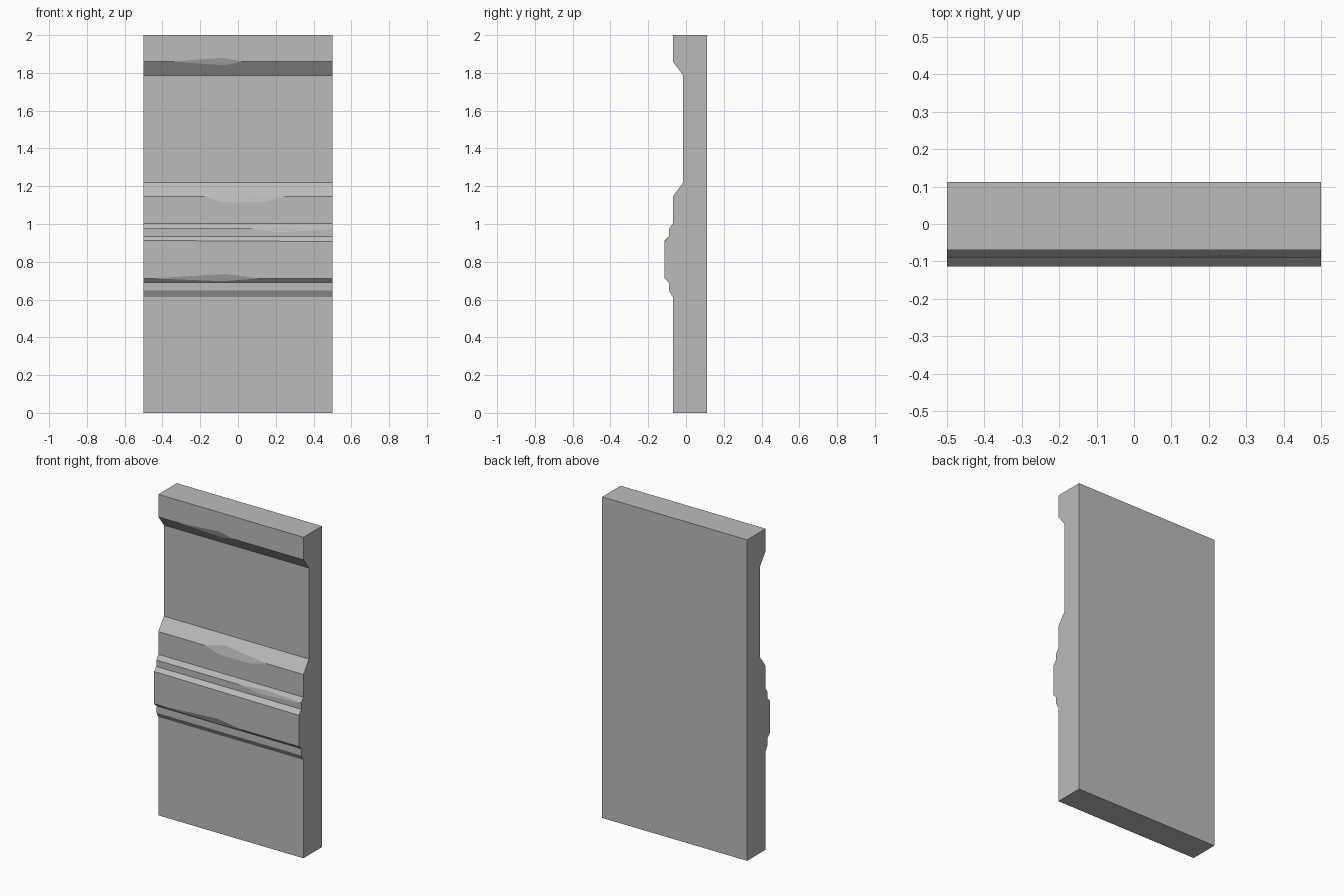
import bpy
import bmesh

cube = bpy.data.objects.get("Cube")
if cube:
    bpy.data.objects.remove(cube)

HALF, BACK = 0.5, 0.112

# Moulded front profile, bottom to top: (y, z)
profile = [(-0.07, 0), (-0.07, 0.613), (-0.09, 0.647), (-0.09, 0.69),
           (-0.113, 0.712), (-0.113, 0.913), (-0.09, 0.935), (-0.09, 0.975),
           (-0.07, 1.003), (-0.07, 1.145), (-0.015, 1.22), (-0.015, 1.787),
           (-0.07, 1.86), (-0.07, 2)]

# Chipped corners: start x, end x, points (x, z) on the face below and above
chips = {
    4: (-0.45, 0.11, [(-0.08, 0.697)], [(-0.07, 0.735), (-0.02, 0.73)]),
    7: (0.07, 0.495, [(0.22, 0.955), (0.45, 0.968)], [(0.25, 0.985)]),
    9: (-0.18, 0.25, [(-0.08, 1.115), (0.13, 1.115)], [(-0.05, 1.17)]),
    12: (-0.35, 0.02, [(-0.07, 1.84)], [(-0.08, 1.88)]),
}


def depth(z):
    """Depth of the front profile at a height."""
    for (y0, z0), (y1, z1) in zip(profile, profile[1:]):
        if z0 <= z <= z1:
            return y0 + (y1 - y0) * (z - z0) / (z1 - z0)


bm = bmesh.new()
lower, upper = [], []
for i, (y, z) in enumerate(profile):
    droop = 0.006 if i == 5 else 0
    left = bm.verts.new((-HALF, y, z))
    right = bm.verts.new((HALF, y, z - droop))
    if i not in chips:
        lower.append([left, right])
        upper.append([left, right])
        continue
    x0, x1, below, above = chips[i]
    start, end = bm.verts.new((x0, y, z)), bm.verts.new((x1, y, z))
    low, high = [[bm.verts.new((px, depth(pz), pz)) for px, pz in pts]
                 for pts in (below, above)]
    lower.append([left, start, *low, end, right])
    upper.append([left, start, *high, end, right])
    # Worn facet between the two broken edges
    bm.faces.new([start, *low, end, *reversed(high)])

# Front strips between neighbouring corners
for a, b in zip(upper, lower[1:]):
    bm.faces.new(a + b[::-1])

# Flat back, ends, top and bottom
back = [[bm.verts.new((x, BACK, z)) for x in (-HALF, HALF)] for z in (0, 2)]
bm.faces.new(back[0] + back[1][::-1])
bm.faces.new(lower[0] + back[0][::-1])
bm.faces.new(upper[-1] + back[1][::-1])
for side in (0, -1):
    bm.faces.new([row[side] for row in lower] + [back[1][side], back[0][side]])
bmesh.ops.recalc_face_normals(bm, faces=bm.faces)

mesh = bpy.data.meshes.new("wall_panel")
bm.to_mesh(mesh)
bm.free()
panel = bpy.data.objects.new("wall_panel", mesh)
bpy.context.collection.objects.link(panel)

# Plain grey stone
stone = bpy.data.materials.new("grey_stone")
stone.use_nodes = True
colour = (0.5, 0.5, 0.5, 1)
stone.diffuse_color = colour
stone.node_tree.nodes["Principled BSDF"].inputs["Base Color"].default_value = colour
mesh.materials.append(stone)
